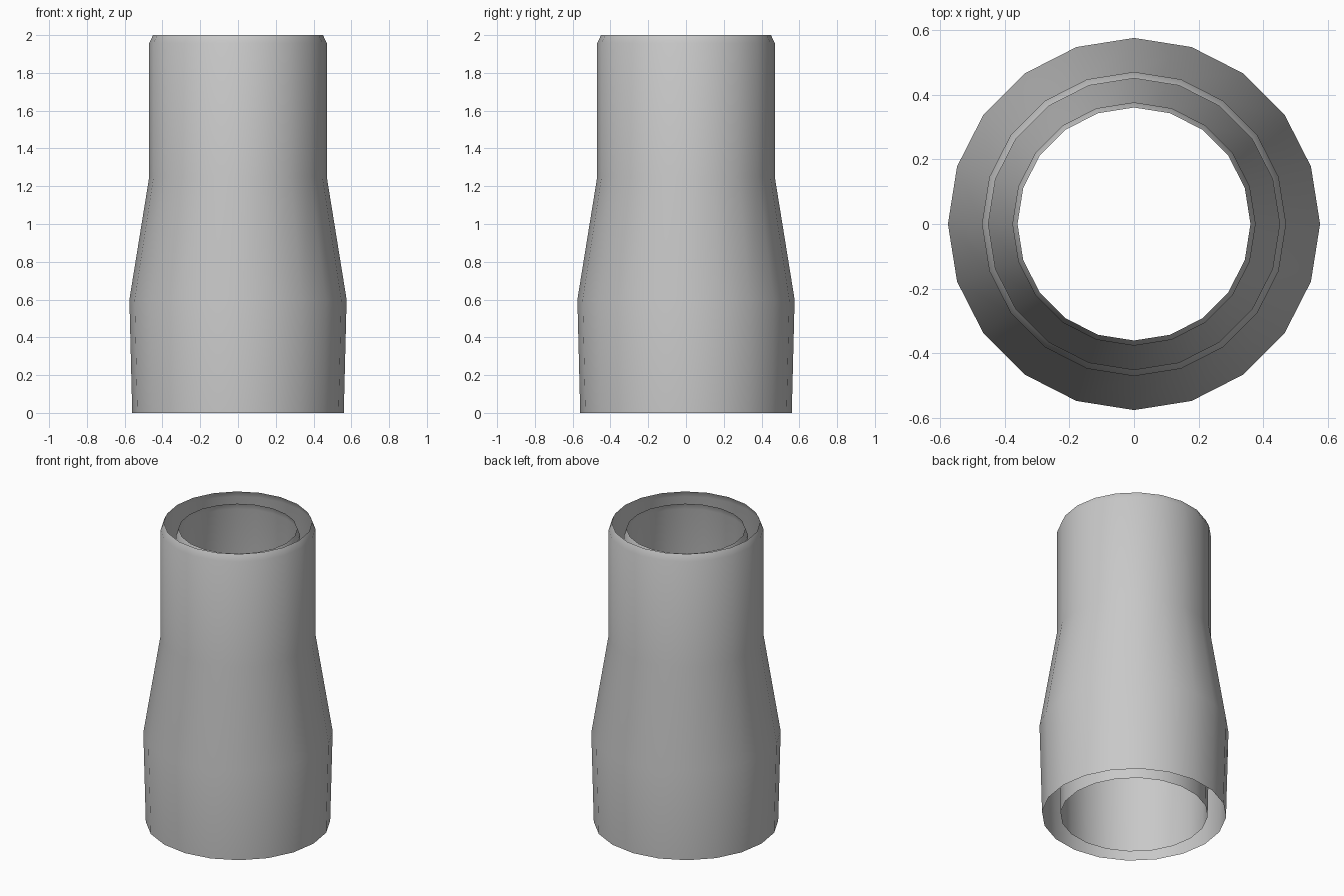
import bpy
import bmesh
from math import cos, sin, tau

cube = bpy.data.objects.get("Cube")
if cube:
    bpy.data.objects.remove(cube, do_unlink=True)

SIDES = 20
# Radius and height from the open bottom to the chamfered top rim
PROFILE = [(0.56, 0), (0.575, 0.6), (0.47, 1.25), (0.47, 1.957), (0.45, 2)]

grey = bpy.data.materials.new("plain_grey")
grey.use_nodes = True
colour = (0.58, 0.58, 0.58, 1)
grey.diffuse_color = colour
grey.node_tree.nodes["Principled BSDF"].inputs["Base Color"].default_value = colour


def open_shell(name, width, height):
    """Turn the profile into a thin sleeve, open at both ends."""
    bm = bmesh.new()
    rings = []
    for r, z in PROFILE:
        rings.append([bm.verts.new((r * width * cos(tau * i / SIDES),
                                    r * width * sin(tau * i / SIDES),
                                    z * height)) for i in range(SIDES)])
    for low, high in zip(rings, rings[1:]):
        for i in range(SIDES):
            j = (i + 1) % SIDES
            bm.faces.new((low[i], low[j], high[j], high[i]))
    mesh = bpy.data.meshes.new(name)
    bm.to_mesh(mesh)
    bm.free()
    mesh.materials.append(grey)
    mesh.shade_smooth()
    obj = bpy.data.objects.new(name, mesh)
    bpy.context.collection.objects.link(obj)
    return obj


# Outer sleeve and the narrower, slightly shorter sleeve nested in it
open_shell("outer_sleeve", 1, 1)
open_shell("inner_sleeve", 0.8, 0.98)
